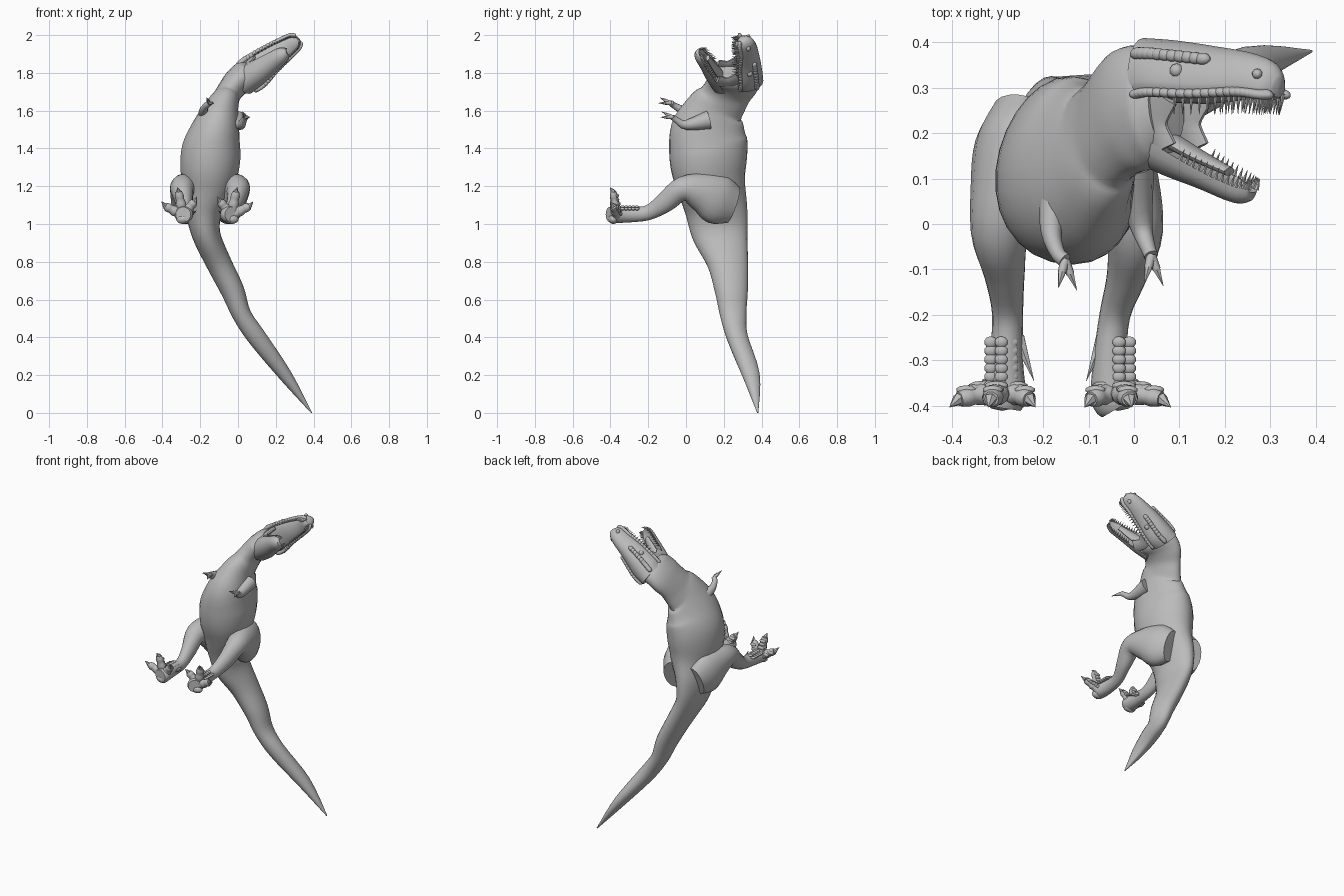
import bpy, bmesh, math
from mathutils import Vector, Matrix

cube = bpy.data.objects.get("Cube")
if cube:
    bpy.data.objects.remove(cube)

grey = bpy.data.materials.new("stone grey")
grey.use_nodes = True
colour = (0.5, 0.5, 0.5, 1)
grey.diffuse_color = colour
grey.node_tree.nodes["Principled BSDF"].inputs["Base Color"].default_value = colour

Y, Z = Vector((0, 1, 0)), Vector((0, 0, 1))


def finish(name, bm):
    bmesh.ops.recalc_face_normals(bm, faces=bm.faces)
    mesh = bpy.data.meshes.new(name)
    bm.to_mesh(mesh)
    bm.free()
    mesh.materials.append(grey)
    mesh.shade_smooth()
    mesh.set_sharp_from_angle(angle=math.radians(50))
    obj = bpy.data.objects.new(name, mesh)
    bpy.context.collection.objects.link(obj)
    return obj


def spline(pts, i, t):
    """Smooth curve through stations of centre, half width and half height."""
    get = lambda k: Vector(pts[max(0, min(len(pts) - 1, k))])
    a, b, c, d = get(i - 1), get(i), get(i + 1), get(i + 2)
    return 0.5 * (2 * b + (c - a) * t + (2 * a - 5 * b + 4 * c - d) * t * t
                  + (3 * b - a - 3 * c + d) * t ** 3)


def frames(pts, up, steps):
    """List of centre, side, up, half width, half height along the curve."""
    s = [spline(pts, i, k / steps) for i in range(len(pts) - 1) for k in range(steps)]
    s.append(Vector(pts[-1]))
    out = []
    for i, p in enumerate(s):
        along = (s[min(i + 1, len(s) - 1)] - s[max(i - 1, 0)]).to_3d().normalized()
        side = up.cross(along).normalized()
        out.append((p.to_3d(), side, along.cross(side), max(p[3], .001), max(p[4], .001)))
    return out


def tube(bm, pts, up=Y, sides=16, steps=4, top=1, bottom=1, taper=0):
    rings = []
    for c, s, u, w, h in frames([Vector(p) for p in pts], up, steps):
        ring = []
        for k in range(sides):
            a = math.tau * k / sides
            v = math.sin(a)
            ring.append(bm.verts.new(c + s * w * math.cos(a) * (1 - taper * v)
                                     + u * h * v * (top if v > 0 else bottom)))
        rings.append(ring)
    for r, q in zip(rings, rings[1:]):
        for k in range(sides):
            j = (k + 1) % sides
            bm.faces.new((r[k], r[j], q[j], q[k]))
    bm.faces.new(rings[0])
    bm.faces.new(rings[-1])


def limb(name, pts, **options):
    bm = bmesh.new()
    tube(bm, pts, **options)
    return finish(name, bm)


def blob(bm, centre, size, direction=Z, segments=10):
    turn = direction.to_track_quat('Z', 'Y').to_matrix().to_4x4()
    bmesh.ops.create_uvsphere(bm, u_segments=segments, v_segments=8, radius=1,
                              matrix=Matrix.Translation(centre) @ turn
                              @ Matrix.Diagonal((*size, 1)))


def spike(bm, base, tip, r):
    base, tip = Vector(base), Vector(tip)
    turn = (tip - base).to_track_quat('Z', 'Y').to_matrix().to_4x4()
    bmesh.ops.create_cone(bm, cap_ends=True, segments=6, radius1=r, radius2=.0005,
                          depth=(tip - base).length,
                          matrix=Matrix.Translation((base + tip) / 2) @ turn)


# Tail, trunk and neck in one sweep
limb("body", [
    (.39, .38, 0, .003, .003), (.25, .345, .2, .035, .046), (.1, .272, .4, .05, .056),
    (.02, .25, .52, .05, .07), (-.03, .24, .65, .062, .088), (-.105, .22, .8, .067, .11),
    (-.17, .18, .95, .075, .148), (-.18, .16, 1.08, .1, .165), (-.16, .135, 1.2, .135, .18),
    (-.15, .12, 1.3, .155, .2), (-.14, .118, 1.4, .155, .207), (-.118, .122, 1.5, .127, .2),
    (-.09, .155, 1.6, .09, .16), (-.07, .19, 1.65, .072, .135), (-.045, .22, 1.7, .068, .13),
    (-.005, .25, 1.75, .075, .14), (.04, .265, 1.785, .08, .13), (.07, .27, 1.81, .06, .1),
], sides=28, taper=.12)

# Head: skull with a flat palate, and a trough-shaped lower jaw
skull = [(.03, .31, 1.765, .08, .1), (.08, .315, 1.8, .09, .09), (.165, .31, 1.87, .072, .083),
         (.25, .31, 1.93, .055, .068), (.3, .3, 1.965, .042, .055), (.318, .295, 1.98, .02, .03)]
jaw = [(.03, .21, 1.75, .07, .08), (.1, .165, 1.8, .068, .068), (.17, .12, 1.85, .055, .05),
       (.235, .085, 1.895, .042, .042), (.262, .075, 1.91, .02, .025)]
limb("skull", skull, sides=20, bottom=.55, taper=.12)
limb("lower_jaw", jaw, sides=20, top=-.25)
limb("tongue", [(.07, .19, 1.78, .035, .018), (.14, .15, 1.83, .032, .014),
                (.21, .115, 1.88, .018, .01)], sides=12)

teeth, knobs, cheeks = bmesh.new(), bmesh.new(), bmesh.new()
upper = frames([Vector(p) for p in skull], Y, 6)
lower = frames([Vector(p) for p in jaw], Y, 6)
for sign in (-1, 1):
    for c, s, u, w, h in upper[10:]:
        root = c + s * sign * w * .88 - u * h * .3
        spike(teeth, root, root - u * .045, .006)
    for c, s, u, w, h in lower[9:]:
        root = c + s * sign * w * .93
        spike(teeth, root, root + u * .026, .005)
    # Brow ridge, lip bumps, eye and nostril rim
    for i, (c, s, u, w, h) in enumerate(upper[3:-3]):
        along = s.cross(u)
        if i < 11:
            blob(knobs, c + s * sign * w * .72 + u * h * .66, (.014, .014, .02), along)
        blob(knobs, c + s * sign * w * .95 - u * h * .28, (.011, .014, .018), along)
    c, s, u, w, h = upper[10]
    blob(knobs, c + s * sign * w * .84 + u * h * .3, (.016, .016, .016))
    c, s, u, w, h = upper[22]
    blob(knobs, c + s * sign * w * .75 + u * h * .45, (.012, .012, .016))
    # Skin stretched across the mouth corner
    c, s, u, w, h = upper[8]
    a = c + s * sign * .06 - u * .03
    b = Vector((.1, .165, 1.8)) + s * sign * .055
    m = (a + b) / 2 - Vector((.02, 0, .014))
    tube(cheeks, [(*a, .012, .04), (*m, .012, .035), (*b, .012, .04)],
         up=s.cross(Y), sides=10)
finish("teeth", teeth)
finish("head_knobs", knobs)
finish("cheeks", cheeks)


def arm(name, pts):
    bm = bmesh.new()
    tube(bm, [(*p, r, r) for p, r in zip(pts, (.05, .026, .017, .016))], up=Z, sides=12)
    wrist = Vector(pts[-1])
    for dx, dy, dz in ((-.012, -.05, .025), (.022, -.055, .0)):
        knuckle = wrist + Vector((dx, dy, dz)) * .55
        tube(bm, [(*wrist, .011, .011), (*knuckle, .009, .009)], up=Z, sides=8)
        spike(bm, knuckle, wrist + Vector((dx, dy, dz)) * 1.2, .009)
    finish(name, bm)


arm("right_arm", [(-.155, .12, 1.55), (-.182, .0, 1.595), (-.17, -.06, 1.625), (-.152, -.08, 1.64)])
arm("left_arm", [(-.005, .12, 1.55), (.015, 0, 1.525), (.03, -.05, 1.55), (.038, -.07, 1.565)])

# Legs: the same stations with their own sideways sway
STATIONS = [(.25, 1.1, .06, .1), (.17, 1.13, .085, .135), (.08, 1.17, .082, .105),
            (-.02, 1.185, .064, .066), (-.11, 1.115, .045, .054), (-.2, 1.06, .034, .04),
            (-.3, 1.05, .038, .042), (-.38, 1.05, .05, .045), (-.405, 1.05, .04, .04)]


def leg(name, out, sway):
    limb(name + "_leg", [(x, y, z, w, h) for x, (y, z, w, h) in zip(sway, STATIONS)],
         up=Z, sides=18)
    foot, scales = bmesh.new(), bmesh.new()
    x0 = sway[-1]
    for dx, dz in ((.095, .05), (.025, .125), (-.06, .075)):
        ridge, n = [], 7
        for i in range(n):
            t = i / (n - 1)
            r = .03 - .012 * t + (.004 if i % 2 else 0)
            ridge.append((x0 + out * dx * t, -.365 - .02 * t, 1.045 + dz * t, r, r * .9))
        tube(foot, ridge, sides=10, steps=2)
        end = Vector(ridge[-1][:3])
        spike(foot, end, end + Vector((out * dx * .22, -.018, .025)), .015)
        # Cross plates on the top of each toe
        for x, y, z, r, h in ridge[:-1]:
            blob(scales, Vector((x, y + r * .7, z)), (r * .95, .01, .011))
    # Heel pad and dewclaw
    blob(foot, Vector((x0, -.385, 1.025)), (.04, .026, .025))
    spike(foot, (x0 - out * .035, -.25, 1.05), (x0 - out * .07, -.345, 1.07), .016)
    # Rows of scales down the front of the shank
    for row in range(6):
        for k in (-1, 0, 1):
            blob(scales, Vector((x0 + out * .002 + k * .023, -.26 - row * .019,
                                 1.09 - abs(k) * .01)), (.015, .013, .008))
    finish(name + "_foot", foot)
    finish(name + "_foot_scales", scales)


leg("right", -1, (-.25, -.265, -.278, -.295, -.285, -.278, -.282, -.287, -.29))
leg("left", 1, (-.08, -.055, -.025, .0, -.015, -.042, -.052, -.045, -.035))
